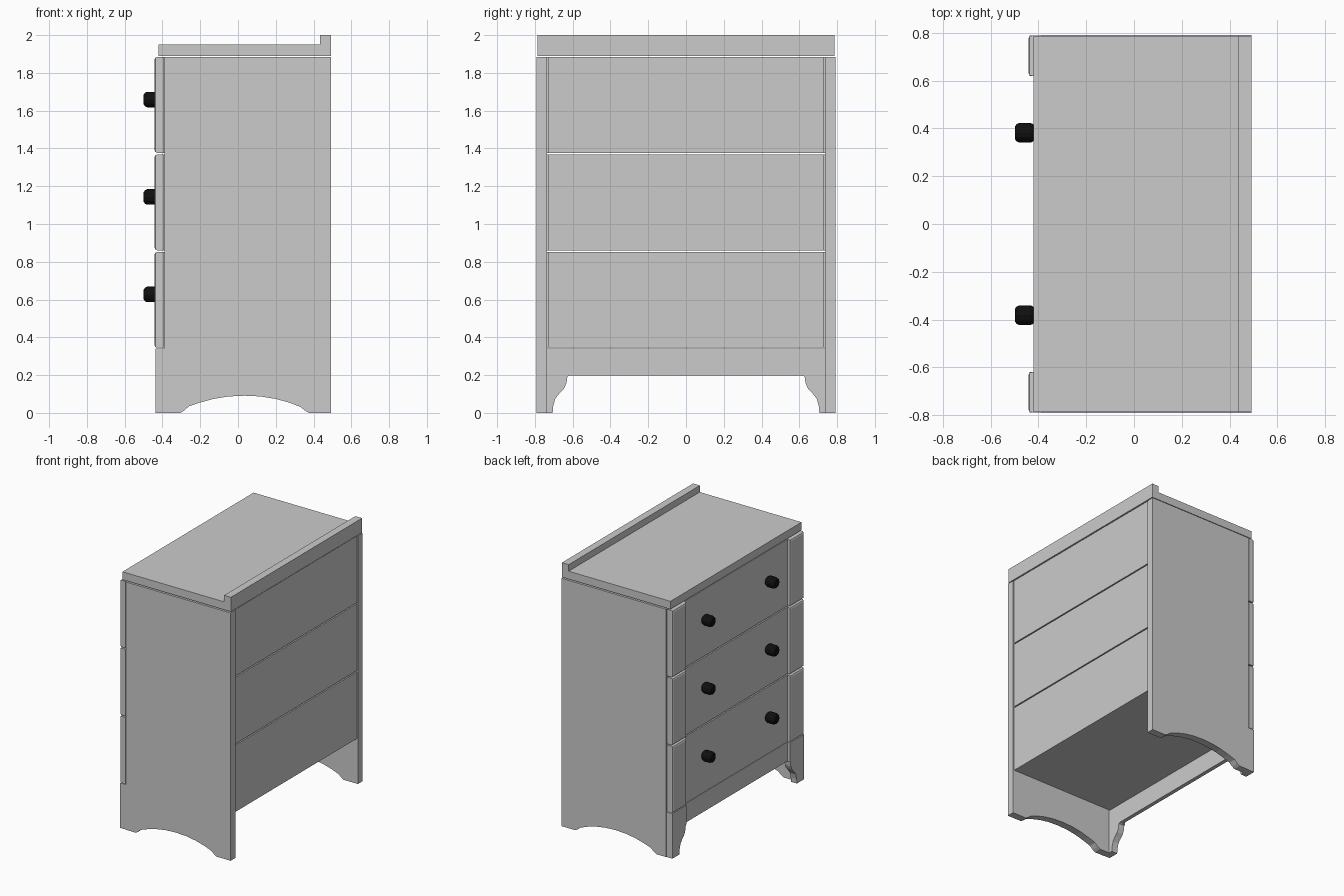
import bpy, bmesh, math
from mathutils import Vector

if "Cube" in bpy.data.objects:
    bpy.data.objects.remove(bpy.data.objects["Cube"])


def finish(name, bm, mat=None):
    bmesh.ops.recalc_face_normals(bm, faces=bm.faces)
    me = bpy.data.meshes.new(name)
    bm.to_mesh(me)
    bm.free()
    ob = bpy.data.objects.new(name, me)
    bpy.context.collection.objects.link(ob)
    if mat:
        me.materials.append(mat)
    return ob


def box(name, x, y, z, front_bevel=0.0):
    """Box from ranges; optionally chamfers the edges of its -x face."""
    bm = bmesh.new()
    bmesh.ops.create_cube(bm, size=1)
    for v in bm.verts:
        v.co = Vector([r[0] if c < 0 else r[1] for c, r in zip(v.co, (x, y, z))])
    if front_bevel:
        edges = [e for e in bm.edges if all(v.co.x < x[0] + 1e-5 for v in e.verts)]
        bmesh.ops.bevel(bm, geom=edges, offset=front_bevel, segments=2,
                        profile=0.5, affect='EDGES')
    return finish(name, bm)


def prism(name, points, axis, lo, hi):
    """Extrude a profile along 'x' (points are y,z) or 'y' (points are x,z)."""
    bm = bmesh.new()
    vs = [bm.verts.new((lo, a, b) if axis == 'x' else (a, lo, b)) for a, b in points]
    face = bm.faces.new(vs)
    ext = bmesh.ops.extrude_face_region(bm, geom=[face])
    move = Vector((hi - lo, 0, 0)) if axis == 'x' else Vector((0, hi - lo, 0))
    bmesh.ops.translate(bm, vec=move,
                        verts=[g for g in ext['geom'] if isinstance(g, bmesh.types.BMVert)])
    return finish(name, bm)


def knob(name, y, z, mat):
    """Rounded knob spun around the x axis."""
    profile = [(-0.415, 0.028), (-0.424, 0.037), (-0.433, 0.041), (-0.481, 0.041),
               (-0.492, 0.036), (-0.499, 0.026)]
    n = 12
    bm = bmesh.new()
    rings = [[bm.verts.new((x, y + r * math.cos(2 * math.pi * i / n),
                            z + r * math.sin(2 * math.pi * i / n))) for i in range(n)]
             for x, r in profile]
    for a, b in zip(rings, rings[1:]):
        for i in range(n):
            j = (i + 1) % n
            bm.faces.new((a[i], a[j], b[j], b[i]))
    bm.faces.new(rings[0])
    bm.faces.new(rings[-1])
    return finish(name, bm, mat)


black = bpy.data.materials.new("knob_black")
black.diffuse_color = (0.005, 0.005, 0.005, 1)
black.use_nodes = True
black.node_tree.nodes["Principled BSDF"].inputs["Base Color"].default_value = black.diffuse_color

SIDES = (("left", -1), ("right", 1))


def span(s, a, b):
    return tuple(sorted((s * a, s * b)))


# Top board with raised lip along the back
prism("top_board", [(-0.42, 1.89), (0.492, 1.89), (0.492, 2.0), (0.435, 2.0),
                    (0.435, 1.95), (-0.42, 1.95)], 'y', -0.787, 0.787)

# Side panels with a shallow arch cut in the bottom edge
arch = [(-0.305, 0.0), (-0.285, 0.012), (-0.26, 0.035), (-0.2, 0.055), (-0.13, 0.074),
        (-0.05, 0.087), (0.035, 0.091), (0.12, 0.087), (0.2, 0.074), (0.27, 0.055),
        (0.33, 0.032), (0.355, 0.012), (0.375, 0.0)]
side = [(-0.388, 0.0)] + arch + [(0.493, 0.0), (0.493, 1.883), (-0.388, 1.883)]
for label, s in SIDES:
    prism(label + "_side_panel", side, 'y', *span(s, 0.735, 0.792))

# Base: centre apron and curved front feet
box("front_apron", (-0.418, -0.388), (-0.63, 0.63), (0.197, 0.342))
foot = [(0.789, 0.0), (0.706, 0.0), (0.703, 0.035), (0.692, 0.075), (0.668, 0.106),
        (0.645, 0.13), (0.633, 0.158), (0.628, 0.192), (0.62, 0.197),
        (0.62, 0.342), (0.789, 0.342)]
for label, s in SIDES:
    prism(label + "_front_foot", [(s * y, z) for y, z in foot], 'x', -0.438, -0.388)

# Three drawers: box, front board, raised end blocks and two knobs
for i in range(3):
    z0 = 0.345 + i * 0.516
    z = (z0, z0 + 0.507)
    n = f"drawer_{i + 1}"
    box(n + "_box", (-0.395, 0.487), (-0.731, 0.731), z)
    box(n + "_front", (-0.418, -0.393), (-0.63, 0.63), z)
    for label, s in SIDES:
        box(f"{n}_{label}_block", (-0.442, -0.393), span(s, 0.62, 0.789), z, 0.014)
        knob(f"{n}_{label}_knob", s * 0.382, z0 + 0.282, black)
